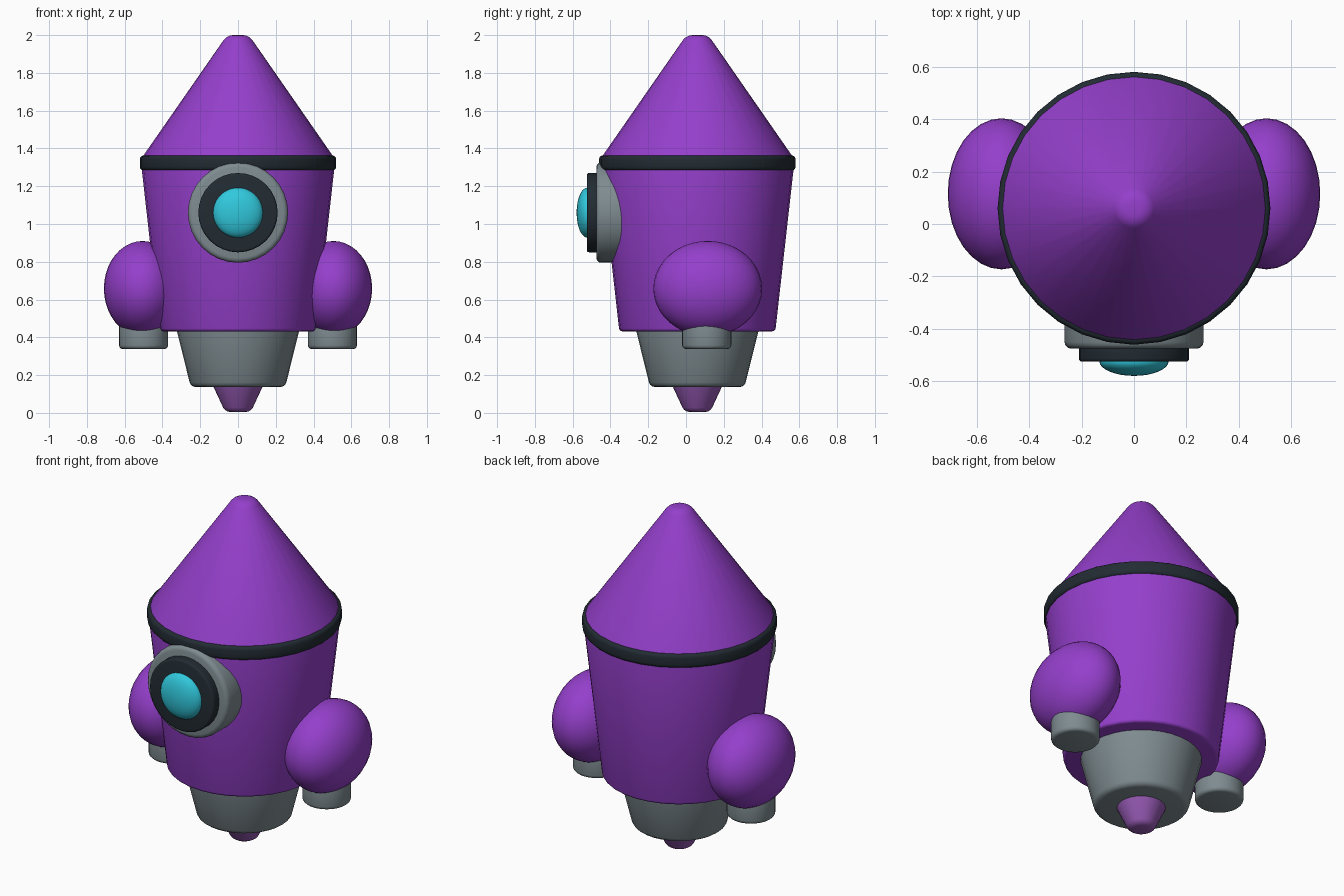
import bpy, bmesh, math
from mathutils import Matrix, Vector

cube = bpy.data.objects.get("Cube")
if cube:
    bpy.data.objects.remove(cube, do_unlink=True)

AXIS_Y = 0.06   # centre line of the hull


def material(name, rgb):
    m = bpy.data.materials.new(name)
    m.use_nodes = True
    colour = (*rgb, 1.0)
    m.diffuse_color = colour
    bsdf = m.node_tree.nodes["Principled BSDF"]
    bsdf.inputs["Base Color"].default_value = colour
    bsdf.inputs["Roughness"].default_value = 0.5
    return m


purple = material("purple", (0.30, 0.05, 0.60))
violet = material("muted violet", (0.30, 0.10, 0.45))
grey = material("steel grey", (0.21, 0.26, 0.28))
dark = material("dark slate", (0.016, 0.025, 0.033))
cyan = material("cyan glass", (0.03, 0.58, 0.72))


def finish(bm, name, mat):
    mesh = bpy.data.meshes.new(name)
    bmesh.ops.recalc_face_normals(bm, faces=bm.faces)
    bm.to_mesh(mesh)
    bm.free()
    mesh.materials.append(mat)
    ob = bpy.data.objects.new(name, mesh)
    bpy.context.collection.objects.link(ob)
    bpy.ops.object.select_all(action='DESELECT')
    ob.select_set(True)
    bpy.context.view_layer.objects.active = ob
    bpy.ops.object.shade_smooth_by_angle(angle=math.radians(40))
    return ob


def frustum(name, mat, start, end, r_start, r_end, bevel, segments=32):
    """Tapered cylinder between two points with rounded rims."""
    start, end = Vector(start), Vector(end)
    bm = bmesh.new()
    bmesh.ops.create_cone(bm, cap_ends=True, segments=segments,
                          radius1=r_start, radius2=r_end,
                          depth=(end - start).length)
    rims = [e for e in bm.edges if any(len(f.verts) > 4 for f in e.link_faces)]
    bmesh.ops.bevel(bm, geom=rims, offset=bevel, segments=3,
                    profile=0.5, affect='EDGES')
    turn = (end - start).to_track_quat('Z', 'Y').to_matrix().to_4x4()
    bm.transform(Matrix.Translation((start + end) / 2) @ turn)
    return finish(bm, name, mat)


def ellipsoid(name, mat, centre, radii):
    bm = bmesh.new()
    bmesh.ops.create_uvsphere(bm, u_segments=32, v_segments=20, radius=1)
    bm.transform(Matrix.Translation(centre) @ Matrix.Diagonal((*radii, 1)))
    return finish(bm, name, mat)


def upright(name, mat, z0, z1, r0, r1, bevel, x=0, y=AXIS_Y):
    return frustum(name, mat, (x, y, z0), (x, y, z1), r0, r1, bevel)


# Hull, from the exhaust up to the nose
upright("exhaust_flame", violet, 0.005, 0.30, 0.068, 0.205, 0.025)
upright("main_nozzle", grey, 0.137, 0.50, 0.25, 0.34, 0.025)
upright("hull", purple, 0.432, 1.32, 0.413, 0.513, 0.015)
upright("collar_ring", dark, 1.283, 1.363, 0.52, 0.52, 0.02)
upright("nose_cone", purple, 1.335, 2.0, 0.52, 0.058, 0.03)

# Side boosters, each a rounded pod with a short thruster
for side, sx in (("left", 1), ("right", -1)):
    ellipsoid(side + "_booster_pod", purple,
              (sx * 0.505, 0.115, 0.658), (0.205, 0.288, 0.252))
    upright(side + "_thruster", grey, 0.338, 0.50, 0.13, 0.13, 0.02,
            x=sx * 0.50, y=0.11)


# Porthole, stacked outwards along the front
def porthole(name, mat, y_back, y_front, radius, bevel):
    frustum(name, mat, (0, y_back, 1.06), (0, y_front, 1.06),
            radius, radius, bevel)


porthole("porthole_frame", grey, -0.28, -0.475, 0.265, 0.025)
porthole("porthole_inner_ring", dark, -0.44, -0.525, 0.21, 0.012)
ellipsoid("porthole_glass", cyan, (0, -0.523, 1.06), (0.132, 0.056, 0.132))
